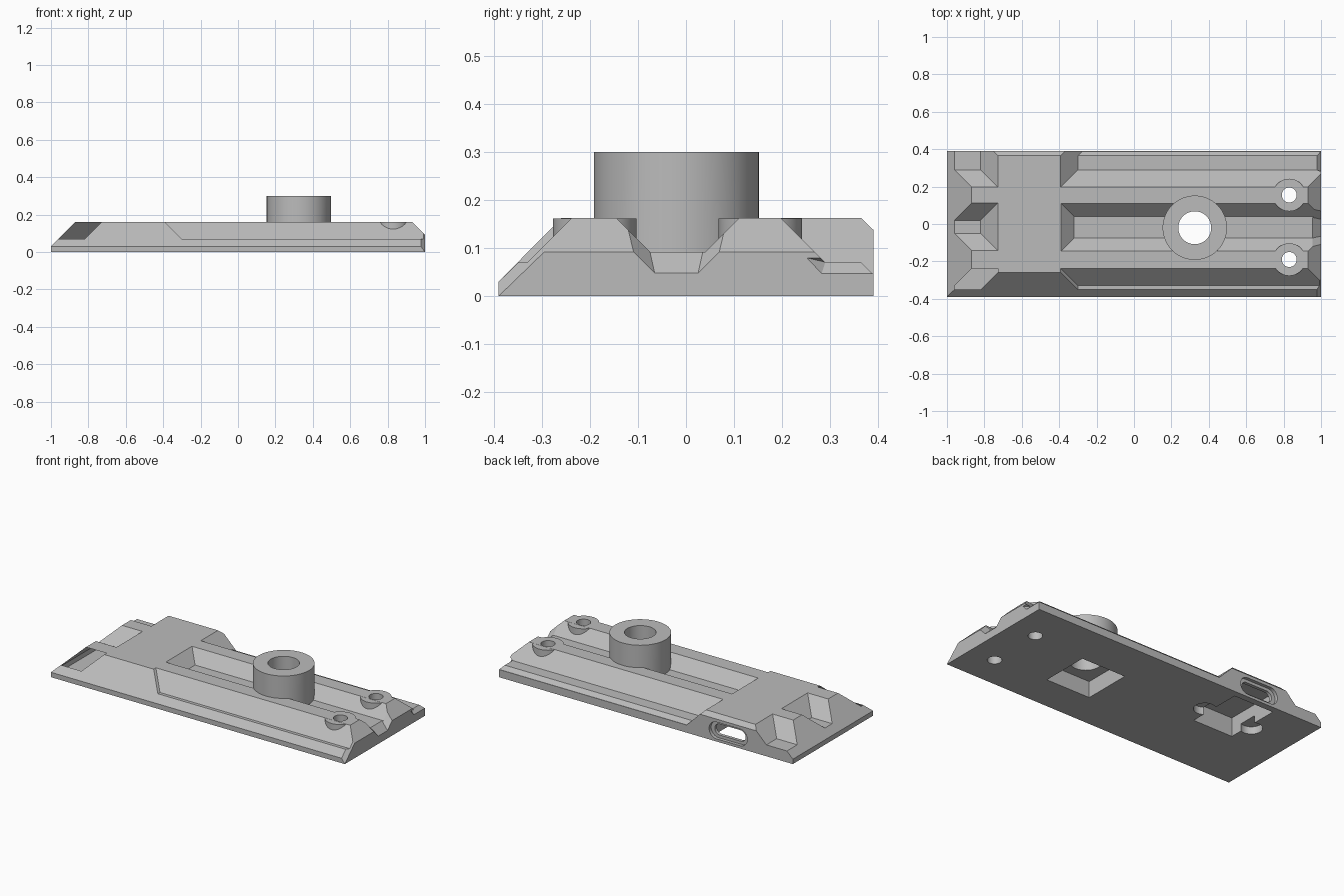
import bpy
import bmesh
from math import radians
from mathutils import Matrix, Vector

cube = bpy.data.objects.get("Cube")
if cube:
    bpy.data.objects.remove(cube)

grey = bpy.data.materials.new("plain grey")
grey.use_nodes = True
grey.diffuse_color = (0.5, 0.5, 0.5, 1)
grey.node_tree.nodes["Principled BSDF"].inputs["Base Color"].default_value = grey.diffuse_color


def make(name, bm):
    bmesh.ops.recalc_face_normals(bm, faces=bm.faces)
    mesh = bpy.data.meshes.new(name)
    bm.to_mesh(mesh)
    bm.free()
    mesh.materials.append(grey)
    ob = bpy.data.objects.new(name, mesh)
    bpy.context.collection.objects.link(ob)
    return ob


def hull(name, points):
    bm = bmesh.new()
    for p in points:
        bm.verts.new(p)
    bmesh.ops.convex_hull(bm, input=bm.verts)
    bmesh.ops.dissolve_limit(bm, angle_limit=0.002, verts=bm.verts, edges=bm.edges)
    return make(name, bm)


def prism(name, section, a, b, axis="x"):
    """Convex section swept along x (section is y,z) or y (section is x,z)."""
    if axis == "x":
        return hull(name, [(t, u, v) for t in (a, b) for u, v in section])
    return hull(name, [(u, t, v) for t in (a, b) for u, v in section])


def box(name, x0, x1, y0, y1, z0, z1):
    return hull(name, [(x, y, z) for x in (x0, x1) for y in (y0, y1) for z in (z0, z1)])


def cylinder(name, x, y, r, z0, z1):
    bm = bmesh.new()
    bmesh.ops.create_cone(bm, cap_ends=True, segments=64, radius1=r, radius2=r, depth=z1 - z0,
                          matrix=Matrix.Translation((x, y, (z0 + z1) / 2)))
    return make(name, bm)


def trench(name, x0, x1, y0, y1, z, h=0.15):
    """Cutter with a flat floor and 45 degree walls opening upward."""
    return hull(name, [(x0, y0, z), (x1, y0, z), (x1, y1, z), (x0, y1, z),
                       (x0 - h, y0 - h, z + h), (x1 + h, y0 - h, z + h),
                       (x1 + h, y1 + h, z + h), (x0 - h, y1 + h, z + h)])


def slot(name, x0, x1, z, r, y0, y1):
    """Round-ended slot running along y."""
    pts = []
    for i in range(32):
        d = Vector((r, 0, 0))
        d.rotate(Matrix.Rotation(radians(i * 11.25 - 90), 3, "Y"))
        cx = x0 + r if d.x < 0 else x1 - r
        pts.append((cx + d.x, z + d.z))
    return prism(name, pts, y0, y1, "y")


def combine(ob, tool, operation):
    mod = ob.modifiers.new(tool.name, "BOOLEAN")
    mod.operation, mod.object, mod.solver = operation, tool, "EXACT"
    bpy.context.view_layer.objects.active = ob
    bpy.ops.object.modifier_apply(modifier=mod.name)
    bpy.data.objects.remove(tool)


# Base slab with sloping front edge and chamfered back edge
plate = prism("rail_plate", [(-.39, 0), (-.39, .03), (-.26, .162), (.365, .162),
                             (.39, .138), (.39, 0)], -1, 1)

mid = (-.075, .04)
cuts = [
    # Sloped ends
    prism("left_slope", [(-1.02, .01), (-.848, .182), (-1.02, .182)], -.6, .6, "y"),
    prism("right_slope", [(.91, .182), (1.03, .062), (1.03, .182)], -.6, .6, "y"),
    # Long channels between and beside the ridges
    trench("middle_channel", -.32, 1.3, *mid, .092),
    trench("back_shelf", -.3, 1.3, .29, .7, .07),
    trench("front_shelf", -.3, 1.3, -.7, -.33, .07),
    trench("back_shelf_edge", -.277, 1.3, .388, .7, .047, .03),
    # Pockets at the left end
    trench("left_middle_pocket", -1.3, -.82, -.05, .02, .07),
    trench("left_back_pocket", -1.3, -.82, .29, .7, .07),
    trench("left_front_pocket", -1.3, -.82, -.7, -.33, .07),
    # Flared right end of the channels
    hull("middle_flare", [(x, c + s * o, z) for c, s in ((-.065, -1), (.025, 1))
                          for x, o, z in ((.955, .01, .092), (.955, .078, .16), (1.001, 0, .047),
                                          (1.001, .045, .092), (1.001, .113, .16))]),
    hull("back_flare", [(.977, .29, .0705), (.977, .5, .0705), (1.001, .282, .046),
                        (1.001, .5, .046), (1.001, .25, .08), (1.001, .5, .08)]),
]
corner = [Vector(p) for p in ((1, -.39, 0), (1, -.2, .184), (.978, -.39, .03), (.978, -.2, .214))]
cuts.append(hull("front_corner", corner + [p + Vector((.05, -.05, .05)) for p in corner]))
for c in cuts:
    combine(plate, c, "DIFFERENCE")

# Tall collar and the two screw bosses
boss_x, boss_y = .325, -.02
screws = [(.83, .155), (.83, -.19)]
combine(plate, cylinder("collar", boss_x, boss_y, .172, .03, .3), "UNION")
for x, y in screws:
    combine(plate, cylinder("screw_boss", x, y, .087, .02, .1615), "UNION")

# Bores, square underside recess, socket cavity with ears, and the side slot
holes = [cylinder("screw_hole", x, y, .04, -.1, .4) for x, y in screws]
holes += [
    cylinder("collar_bore", boss_x, boss_y, .088, -.1, .4),
    box("square_recess", boss_x - .15, boss_x + .15, boss_y - .15, boss_y + .15, -.1, .1),
    box("socket_cavity", -.69, -.42, .005, .35, -.1, .115),
    cylinder("left_ear", -.715, .14, .062, -.1, .045),
    cylinder("right_ear", -.385, .14, .062, -.1, .045),
    slot("slot_rim", -.69, -.43, .068, .052, .37, .5),
    slot("slot_opening", -.665, -.455, .068, .034, .3, .5),
]
for h in holes:
    combine(plate, h, "DIFFERENCE")

bpy.ops.object.select_all(action="DESELECT")
plate.select_set(True)
bpy.context.view_layer.objects.active = plate
bpy.ops.object.shade_smooth_by_angle(angle=radians(25))
